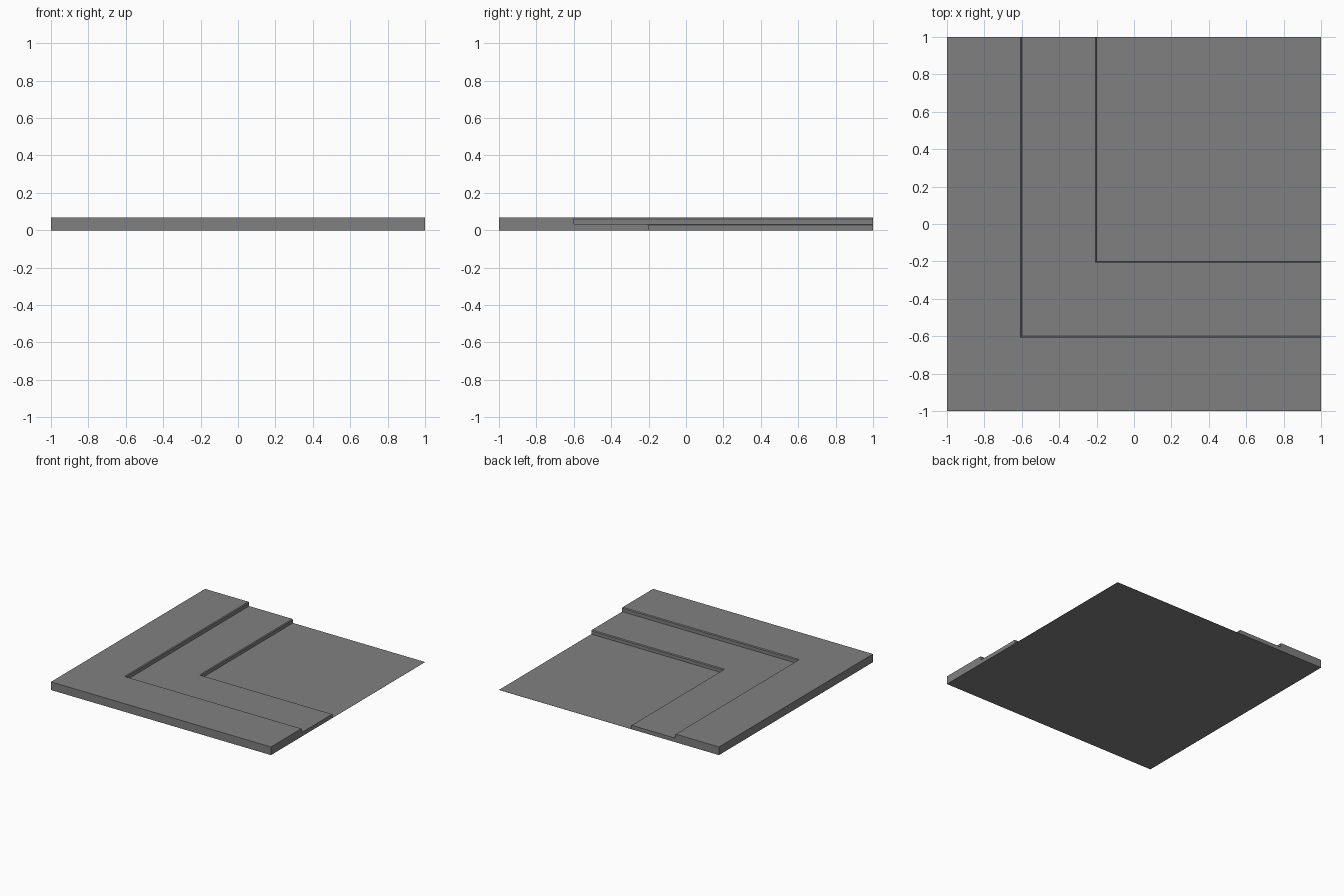
import bpy
import bmesh

cube = bpy.data.objects.get("Cube")
if cube:
    bpy.data.objects.remove(cube, do_unlink=True)

# One plain grey
grey = bpy.data.materials.new("stone_grey")
grey.use_nodes = True
colour = (0.216, 0.216, 0.216, 1)
grey.diffuse_color = colour
grey.node_tree.nodes["Principled BSDF"].inputs["Base Color"].default_value = colour

# Terrace section: (offset across the slab, height)
top, mid, floor, lip = 0.067, 0.033, 0.001, 0.006
section = [
    (-1, 0), (-1, top),
    (-0.6 - lip, top), (-0.6, top - lip), (-0.6, mid),
    (-0.2 - lip, mid), (-0.2, mid - lip), (-0.2, floor),
    (1, floor), (1, 0),
]


def mitred_terrace(name, profile):
    """Sweep the section along an L with a mitred corner and capped ends."""
    bm = bmesh.new()
    back = [bm.verts.new((d, 1, z)) for d, z in profile]
    corner = [bm.verts.new((d, d, z)) for d, z in profile]
    side = [bm.verts.new((1, d, z)) for d, z in profile]
    for a, b in ((back, corner), (corner, side)):
        for i in range(len(profile)):
            j = (i + 1) % len(profile)
            # The last offset is the far corner, where all three paths meet
            if profile[i][0] == 1 and profile[j][0] == 1:
                continue
            bm.faces.new((a[i], a[j], b[j], b[i]))
    bm.faces.new(back)
    bm.faces.new(side)
    bmesh.ops.remove_doubles(bm, verts=bm.verts[:], dist=0.0001)
    bmesh.ops.recalc_face_normals(bm, faces=bm.faces[:])
    mesh = bpy.data.meshes.new(name)
    bm.to_mesh(mesh)
    bm.free()
    mesh.materials.append(grey)
    obj = bpy.data.objects.new(name, mesh)
    bpy.context.collection.objects.link(obj)
    return obj


mitred_terrace("stepped_corner_slab", section)
